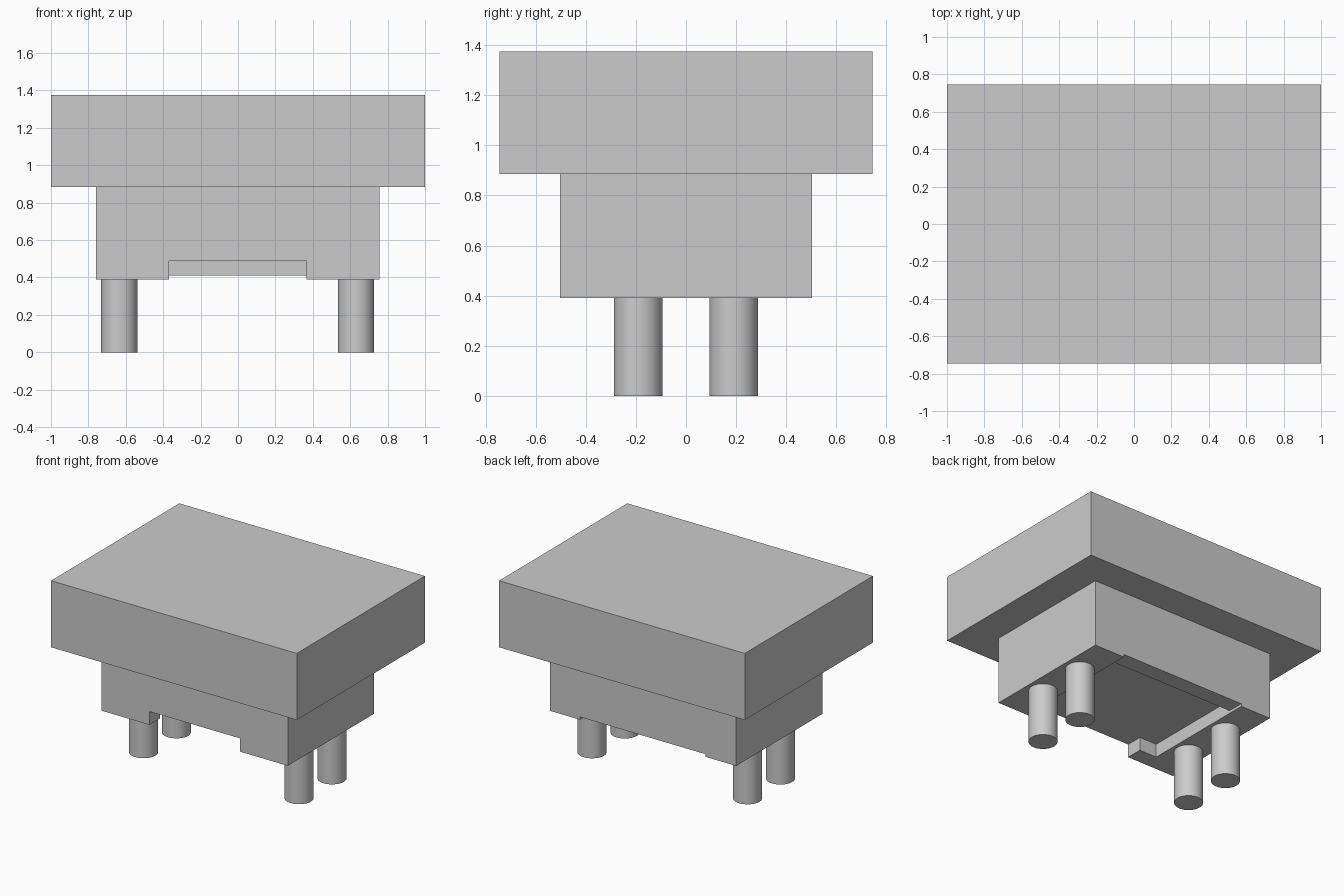
import bpy
import math

cube = bpy.data.objects.get("Cube")
if cube:
    bpy.data.objects.remove(cube, do_unlink=True)

grey = bpy.data.materials.new("plain_grey")
grey.use_nodes = True
GREY = (0.6, 0.6, 0.6, 1)
grey.diffuse_color = GREY
grey.node_tree.nodes["Principled BSDF"].inputs["Base Color"].default_value = GREY


def box(name, x, y, z):
    """Box spanning the given (low, high) ranges."""
    bpy.ops.mesh.primitive_cube_add(size=1)
    ob = bpy.context.object
    ob.name = name
    ob.location = [(a + b) / 2 for a, b in (x, y, z)]
    ob.scale = [b - a for a, b in (x, y, z)]
    bpy.ops.object.transform_apply(location=True, rotation=False, scale=True)
    ob.data.materials.append(grey)
    return ob


def carve(target, x, y, z):
    """Cut a box-shaped hollow out of the target."""
    cutter = box("cutter", x, y, z)
    cutter.hide_render = True
    mod = target.modifiers.new("carve", "BOOLEAN")
    mod.operation = "DIFFERENCE"
    mod.solver = "EXACT"
    mod.object = cutter
    bpy.context.view_layer.objects.active = target
    bpy.ops.object.modifier_apply(modifier=mod.name)
    bpy.data.objects.remove(cutter, do_unlink=True)


# Wide upper block
box("top_block", (-1, 1), (-0.745, 0.745), (0.885, 1.375))

# Narrower body with an underside pocket, a front opening and a shallow back slot
body = box("body", (-0.76, 0.757), (-0.502, 0.502), (0.39, 0.885))
carve(body, (-0.512, 0.51), (-0.38, 0.38), (0.3, 0.488))
carve(body, (-0.37, 0.367), (-0.6, -0.3), (0.3, 0.488))
carve(body, (-0.512, 0.51), (0.3, 0.6), (0.3, 0.41))

# Four round legs
for side, sx in (("left", 1), ("right", -1)):
    for end, sy in (("front", -1), ("back", 1)):
        bpy.ops.mesh.primitive_cylinder_add(
            vertices=48, radius=0.097, depth=0.39,
            location=(0.633 * sx - 0.002, 0.191 * sy, 0.195))
        leg = bpy.context.object
        leg.name = f"{end}_{side}_leg"
        leg.data.materials.append(grey)
        bpy.ops.object.shade_smooth_by_angle(angle=math.radians(40))
